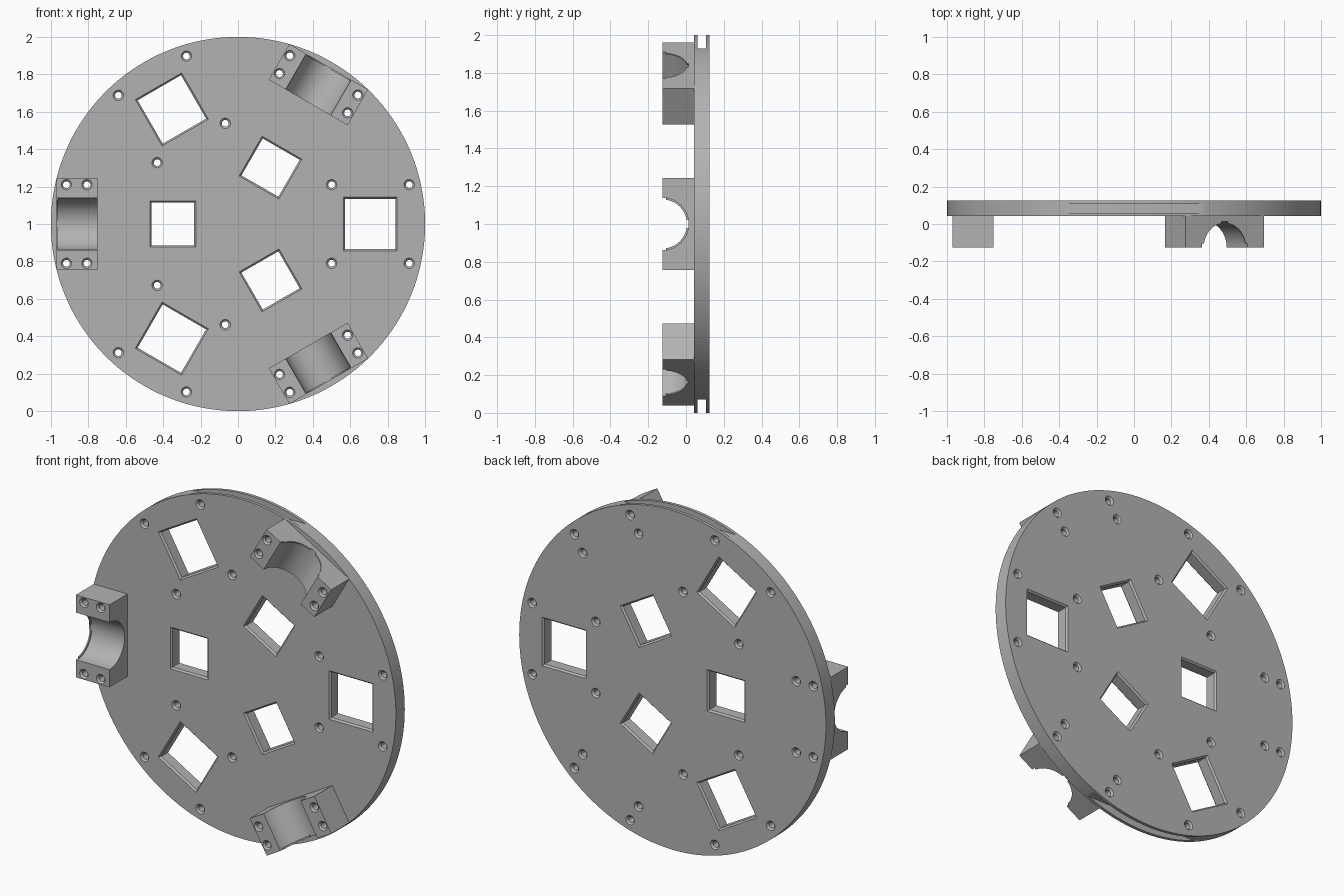
import bpy, bmesh, math
from mathutils import Matrix, Vector

if "Cube" in bpy.data.objects:
    bpy.data.objects.remove(bpy.data.objects["Cube"])

FRONT, FACE, BACK = -0.125, 0.042, 0.125   # block front, plate front, plate back
TURNS = [math.radians(a) for a in (0, 120, 240)]

grey = bpy.data.materials.new("metal grey")
grey.diffuse_color = (0.45, 0.45, 0.45, 1)
grey.use_nodes = True
grey.node_tree.nodes["Principled BSDF"].inputs["Base Color"].default_value = grey.diffuse_color


def turned(a, x=0, z=0):
    """Place at (x, z) on the disc, then spin about the disc centre."""
    return (Matrix.Translation((0, 0, 1)) @ Matrix.Rotation(-a, 4, 'Y')
            @ Matrix.Translation((x, 0, z)))


def stack(bm, n, rings, matrix, phase=0.0):
    """Closed solid along y from (y, radius) rings with n sides."""
    loops = []
    for y, r in rings:
        loops.append([bm.verts.new(matrix @ Vector((
            r * math.cos(phase + 2 * math.pi * i / n), y,
            r * math.sin(phase + 2 * math.pi * i / n)))) for i in range(n)])
    for a, b in zip(loops, loops[1:]):
        for i in range(n):
            j = (i + 1) % n
            bm.faces.new((a[i], a[j], b[j], b[i]))
    bm.faces.new(loops[0][::-1])
    bm.faces.new(loops[-1])


def box(bm, lo, hi, matrix):
    lo, hi = Vector(lo), Vector(hi)
    m = matrix @ Matrix.Translation((lo + hi) / 2) @ Matrix.Diagonal((*(hi - lo), 1))
    bmesh.ops.create_cube(bm, size=1, matrix=m)


def make(name, bm):
    bmesh.ops.recalc_face_normals(bm, faces=bm.faces[:])
    me = bpy.data.meshes.new(name)
    bm.to_mesh(me)
    bm.free()
    me.materials.append(grey)
    ob = bpy.data.objects.new(name, me)
    bpy.context.collection.objects.link(ob)
    return ob


def cut(ob, bm):
    """Subtract a cutter mesh and bake the result."""
    cutter = make("cutter", bm)
    mod = ob.modifiers.new("cut", 'BOOLEAN')
    mod.operation, mod.solver, mod.object = 'DIFFERENCE', 'EXACT', cutter
    bpy.context.view_layer.update()
    dg = bpy.context.evaluated_depsgraph_get()
    me = bpy.data.meshes.new_from_object(ob.evaluated_get(dg))
    ob.modifiers.clear()
    ob.data = me
    bpy.data.objects.remove(cutter)


def smooth(ob):
    bpy.ops.object.select_all(action='DESELECT')
    ob.select_set(True)
    bpy.context.view_layer.objects.active = ob
    bpy.ops.object.shade_smooth_by_angle(angle=math.radians(25))


def chamfered(y0, y1, r, c, d):
    """Rings for a through hole flared at both faces, overshooting by e."""
    e = 0.004
    k = c * (1 + e / d)
    return [(y0 - e, r + k), (y0 + d, r), (y1 - d, r), (y1 + e, r + k)]


# Round plate
bm = bmesh.new()
stack(bm, 144, [(FACE, 1), (BACK, 1)], turned(0))
plate = make("round_plate", bm)

# Square windows, screw holes and edge slots in the plate
bm = bmesh.new()
root2 = math.sqrt(2)
for a in TURNS:
    for x, half in ((0.707, 0.134), (-0.348, 0.114)):
        stack(bm, 4, chamfered(FACE, BACK, half * root2, 0.009 * root2, 0.01),
              turned(a, x), math.pi / 4)
    for s in (-1, 1):
        for x in (0.5, 0.915):
            stack(bm, 24, chamfered(FACE, BACK, 0.018, 0.010, 0.01), turned(a, x, 0.21 * s))
        for x in (-0.917, -0.807):
            stack(bm, 24, [(FACE - 0.01, 0.018)] + chamfered(FACE, BACK, 0.018, 0.010, 0.01)[2:],
                  turned(a, x, 0.21 * s))
for s in (0, math.pi):
    box(bm, (-0.37, 0.06, 0.93), (0.37, 0.107, 1.1), turned(s))
cut(plate, bm)
smooth(plate)

# Three cradle blocks, each with a round channel, end lip and key notches
AXIS = Matrix.Translation((0, FRONT, 0)) @ Matrix.Rotation(-math.pi / 2, 4, 'Z')
for k, a in enumerate(TURNS):
    m = turned(a)
    bm = bmesh.new()
    box(bm, (-0.97, FRONT, -0.243), (-0.75, FACE, 0.243), m)
    block = make("cradle_block_%d" % (k + 1), bm)

    bm = bmesh.new()
    stack(bm, 64, [(-1.1, 0.130), (-0.962, 0.130), (-0.962, 0.139), (-0.6, 0.139)], m @ AXIS)
    for s in (-1, 1):
        for x in (-0.917, -0.807):
            stack(bm, 24, chamfered(FRONT, FACE, 0.018, 0.010, 0.01)[:3] + [(FACE + 0.01, 0.018)],
                  turned(a, x, 0.21 * s))
    cut(block, bm)

    bm = bmesh.new()
    box(bm, (-1.0, FRONT - 0.02, -0.139), (-0.958, FRONT + 0.02, 0.139), m)
    cut(block, bm)
    bm = bmesh.new()
    box(bm, (-1.0, FRONT + 0.05, -0.02), (-0.958, FRONT + 0.138, 0.02), m)
    cut(block, bm)
    smooth(block)
